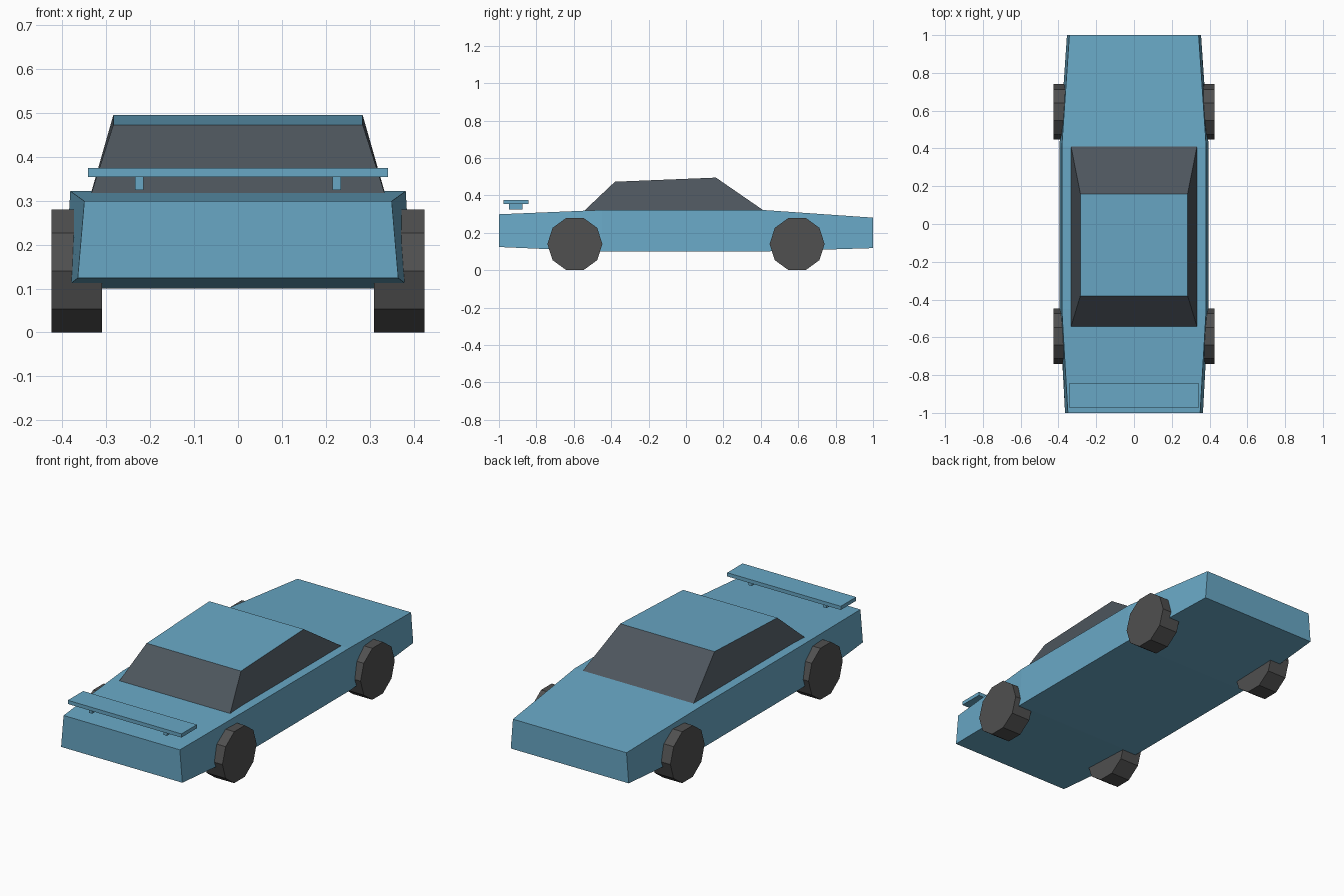
import bpy, math

if "Cube" in bpy.data.objects:
    bpy.data.objects.remove(bpy.data.objects["Cube"])


def material(name, rgb):
    m = bpy.data.materials.new(name)
    m.diffuse_color = (*rgb, 1)
    m.use_nodes = True
    m.node_tree.nodes["Principled BSDF"].inputs["Base Color"].default_value = m.diffuse_color
    return m


paint = material("blue_paint", (0.14, 0.39, 0.56))
glass = material("dark_glass", (0.075, 0.092, 0.11))
rubber = material("dark_rubber", (0.08, 0.08, 0.08))


def mesh_object(name, verts, faces, *mats):
    me = bpy.data.meshes.new(name)
    me.from_pydata(verts, [], faces)
    for m in mats:
        me.materials.append(m)
    ob = bpy.data.objects.new(name, me)
    bpy.context.collection.objects.link(ob)
    return ob


def loft(name, rings, *mats):
    """Closed skin through four-point rings, capped at both ends."""
    verts = [p for r in rings for p in r]
    faces = [(3, 2, 1, 0)]
    for k in range(len(rings) - 1):
        a = 4 * k
        faces += [(a + i, a + (i + 1) % 4, a + 4 + (i + 1) % 4, a + 4 + i) for i in range(4)]
    n = len(verts)
    faces.append((n - 4, n - 3, n - 2, n - 1))
    return mesh_object(name, verts, faces, *mats)


def box(name, x, y, z, mat):
    return loft(name, [[(x[0], y[0], h), (x[1], y[0], h), (x[1], y[1], h), (x[0], y[1], h)] for h in z], mat)


# Body: tapered sections (y, bottom half width, bottom z, top half width, top z)
sections = [(-1, 0.365, 0.124, 0.35, 0.299), (-0.45, 0.395, 0.10, 0.382, 0.322),
            (0.41, 0.395, 0.10, 0.382, 0.322), (1, 0.355, 0.118, 0.342, 0.281)]
loft("body", [[(-b, y, zb), (-t, y, zt), (t, y, zt), (b, y, zb)]
              for y, b, zb, t, zt in sections], paint)

# Cabin: glass sides with a painted, slightly sloping roof
base, roof = 0.334, 0.284
cabin = loft("cabin", [
    [(-base, -0.545, 0.317), (base, -0.545, 0.317), (base, 0.414, 0.32), (-base, 0.414, 0.32)],
    [(-roof, -0.38, 0.473), (roof, -0.38, 0.473), (roof, 0.16, 0.495), (-roof, 0.16, 0.495)],
], glass, paint)
cabin.data.polygons[-1].material_index = 1

# Spoiler blade and its two struts
box("spoiler_blade", (-0.342, 0.342), (-0.975, -0.843), (0.354, 0.374), paint)
for side, s in (("left", -1), ("right", 1)):
    box(f"spoiler_strut_{side}", (s * 0.225 - 0.01, s * 0.225 + 0.01), (-0.947, -0.873), (0.324, 0.355), paint)

# Wheels: ten-sided, standing on a flat
radius = 0.14 / math.cos(math.pi / 10)
for end, y in (("front", -0.594), ("back", 0.594)):
    for side, s in (("left", -1), ("right", 1)):
        verts = [(x, y + radius * math.cos(i * math.pi / 5), 0.14 + radius * math.sin(i * math.pi / 5))
                 for x in sorted((s * 0.31, s * 0.425)) for i in range(10)]
        faces = [(i, (i + 1) % 10, 10 + (i + 1) % 10, 10 + i)[::-1] for i in range(10)]
        faces = [f[::-1] for f in faces]
        faces += [tuple(range(9, -1, -1)), tuple(range(10, 20))]
        mesh_object(f"{end}_{side}_wheel", verts, faces, rubber)
